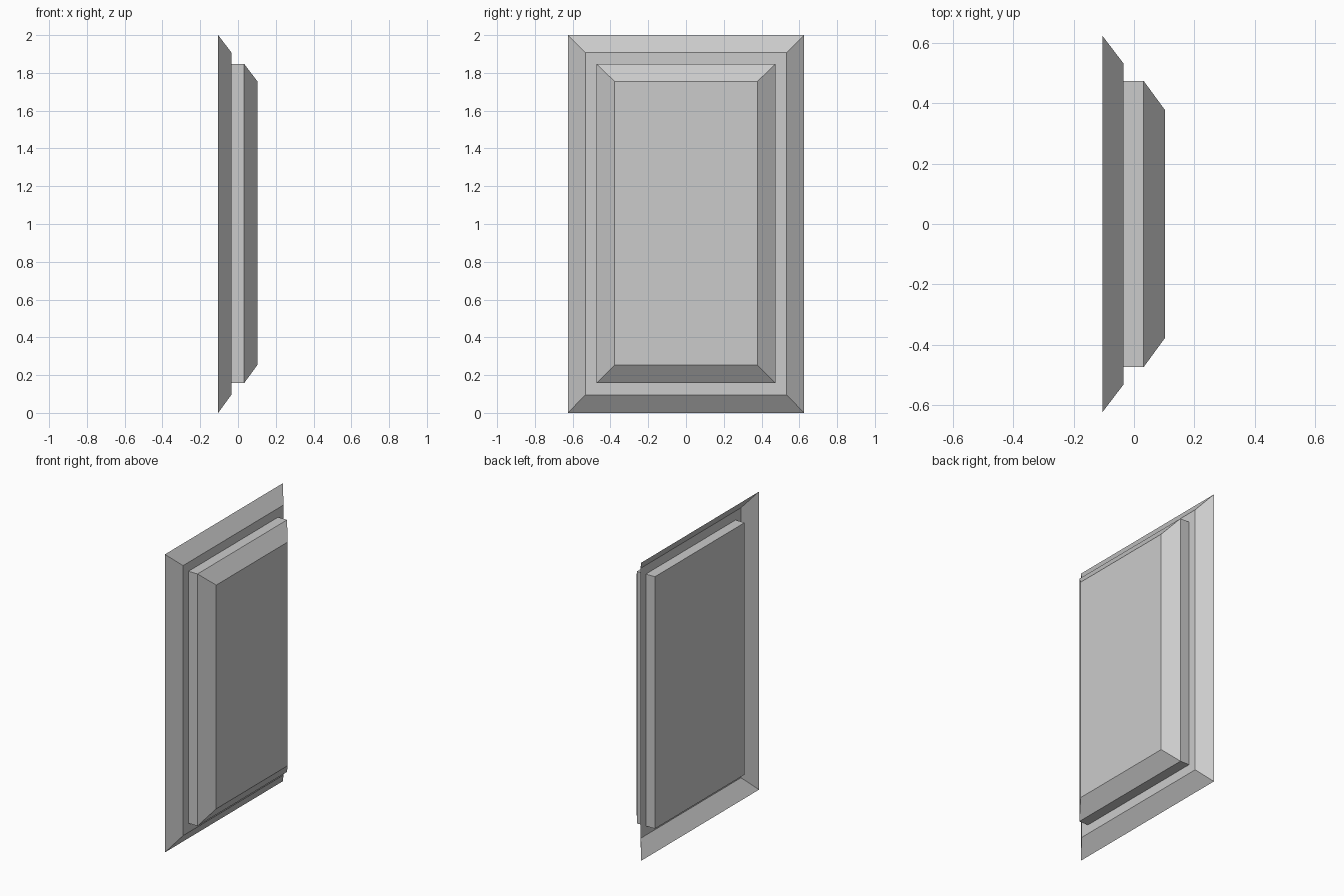
import bpy, bmesh

if "Cube" in bpy.data.objects:
    bpy.data.objects.remove(bpy.data.objects["Cube"])


def rect_shell(name, rings, cap_first=False, cap_last=False):
    """Join rectangular rings (x, half width, bottom, top) into a mitred shell."""
    bm = bmesh.new()
    loops = []
    for x, hw, z0, z1 in rings:
        corners = ((-hw, z0), (hw, z0), (hw, z1), (-hw, z1))
        loops.append([bm.verts.new((x, y, z)) for y, z in corners])
    for a, b in zip(loops, loops[1:]):
        for i in range(4):
            j = (i + 1) % 4
            bm.faces.new((a[i], a[j], b[j], b[i]))
    if cap_first:
        bm.faces.new(loops[0][::-1])
    if cap_last:
        bm.faces.new(loops[-1])
    mesh = bpy.data.meshes.new(name)
    bm.to_mesh(mesh)
    bm.free()
    obj = bpy.data.objects.new(name, mesh)
    bpy.context.collection.objects.link(obj)
    return obj


# Outer frame: sloped border, hollow behind, with a flat inner band
rect_shell("outer_frame", [
    (-0.105, 0.625, 0.0, 2.0),
    (-0.035, 0.533, 0.096, 1.908),
    (-0.035, 0.475, 0.157, 1.848),
])

# Raised panel: straight sides through the frame, then a bevelled front
rect_shell("raised_panel", [
    (-0.102, 0.475, 0.157, 1.848),
    (0.032, 0.475, 0.157, 1.848),
    (0.103, 0.378, 0.254, 1.755),
], cap_first=True, cap_last=True)
